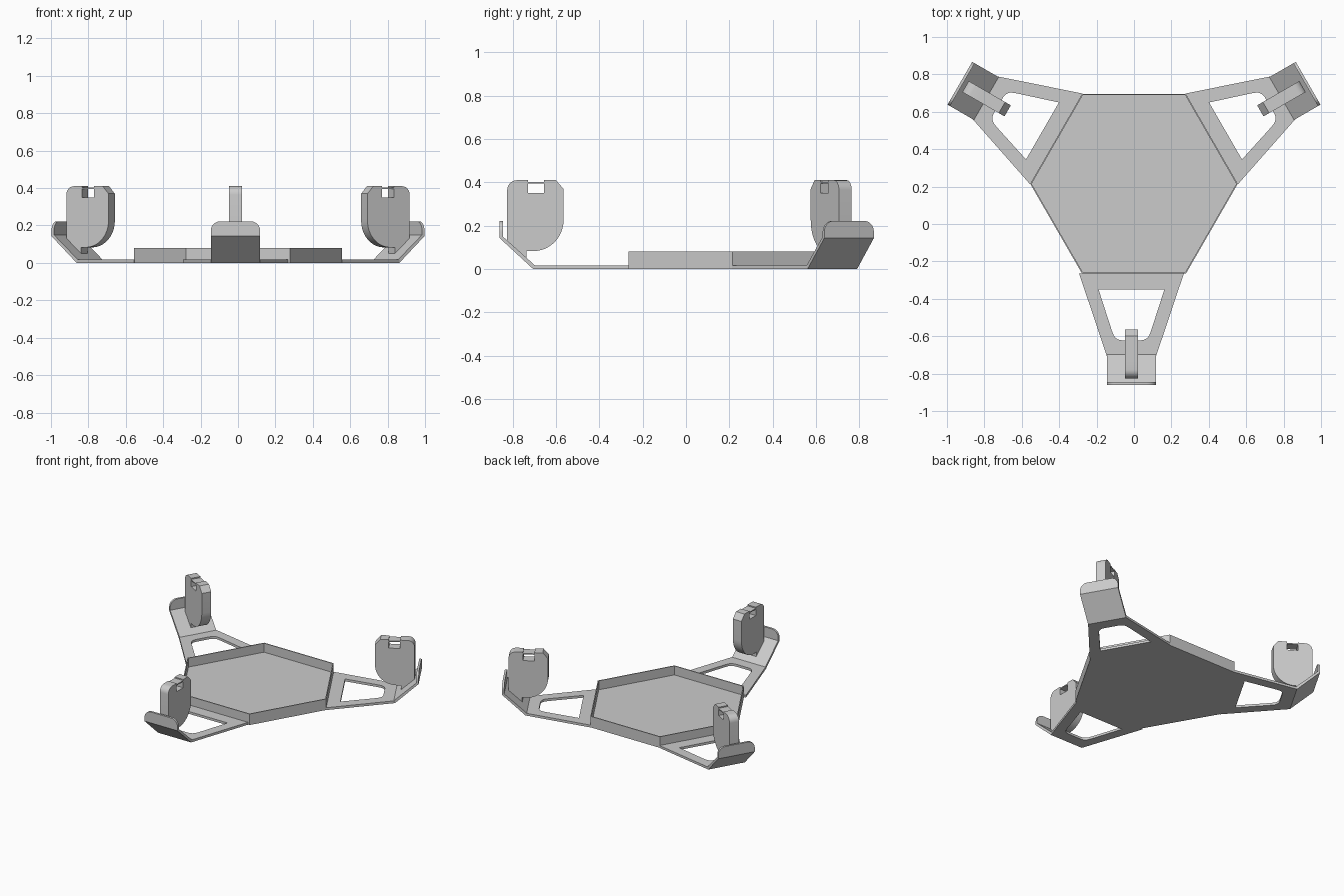
import bpy, bmesh, math
from mathutils import Matrix, Vector

if "Cube" in bpy.data.objects:
    bpy.data.objects.remove(bpy.data.objects["Cube"])

CENTRE = Matrix.Translation((0, 0.215, 0))
APOTHEM, SIDE = 0.48, 0.555

grey = bpy.data.materials.new("light grey")
grey.diffuse_color = (0.6, 0.6, 0.6, 1)
grey.use_nodes = True
grey.node_tree.nodes["Principled BSDF"].inputs["Base Color"].default_value = grey.diffuse_color


def finish(name, mesh, matrix):
    obj = bpy.data.objects.new(name, mesh)
    bpy.context.collection.objects.link(obj)
    mesh.transform(matrix)
    mesh.materials.clear()
    mesh.materials.append(grey)
    bpy.ops.object.select_all(action='DESELECT')
    obj.select_set(True)
    bpy.context.view_layer.objects.active = obj
    bpy.ops.object.shade_smooth_by_angle(angle=math.radians(30))
    return obj


def prism(name, loops, depth, matrix):
    """Extrude an outline (and optional holes), centred on its plane."""
    curve = bpy.data.curves.new(name, 'CURVE')
    curve.dimensions, curve.fill_mode, curve.extrude = '2D', 'BOTH', depth / 2
    for pts in loops:
        s = curve.splines.new('POLY')
        s.points.add(len(pts) - 1)
        for p, (u, v) in zip(s.points, pts):
            p.co = (u, v, 0, 1)
        s.use_cyclic_u = True
    tmp = bpy.data.objects.new(name + "_outline", curve)
    bpy.context.collection.objects.link(tmp)
    bpy.context.view_layer.update()
    dg = bpy.context.evaluated_depsgraph_get()
    mesh = bpy.data.meshes.new_from_object(tmp.evaluated_get(dg))
    bpy.data.objects.remove(tmp)
    bm = bmesh.new()
    bm.from_mesh(mesh)
    bmesh.ops.remove_doubles(bm, verts=bm.verts, dist=1e-5)
    bmesh.ops.recalc_face_normals(bm, faces=bm.faces)
    bm.to_mesh(mesh)
    bm.free()
    return finish(name, mesh, matrix)


def arc(cu, cv, ru, rv, a0, a1, n=8):
    return [(cu + ru * math.cos(math.radians(a0 + (a1 - a0) * i / n)),
             cv + rv * math.sin(math.radians(a0 + (a1 - a0) * i / n)))
            for i in range(n + 1)]


def frame(u, v, origin):
    u, v = Vector(u), Vector(v)
    m = Matrix((u, v, u.cross(v))).transposed().to_4x4()
    m.translation = origin
    return m


# Hexagonal tray with thin rim
bm = bmesh.new()


def ring(radius, z):
    return [bm.verts.new((radius * math.cos(i * math.pi / 3),
                          radius * math.sin(i * math.pi / 3), z)) for i in range(6)]


rings = [ring(SIDE, 0), ring(SIDE, 0.08), ring(SIDE - 0.008, 0.08), ring(SIDE - 0.008, 0.015)]
for a, b in zip(rings, rings[1:]):
    for i in range(6):
        bm.faces.new((a[i], a[(i + 1) % 6], b[(i + 1) % 6], b[i]))
bm.faces.new(rings[0][::-1])
bm.faces.new(rings[-1])
bmesh.ops.recalc_face_normals(bm, faces=bm.faces)
tray_mesh = bpy.data.meshes.new("tray")
bm.to_mesh(tray_mesh)
bm.free()
finish("tray", tray_mesh, CENTRE)

# Outlines shared by the three arms; r is the distance from the tray centre
plate = [(-0.28, APOTHEM), (0.28, APOTHEM), (0.132, 0.92), (-0.132, 0.92)]
half = [(0.176, 0.565), (0.105, 0.785)] + arc(0.05, 0.79, 0.05, 0.047, 15, 90, 6)
hole = half + [(-x, r) for x, r in reversed(half)]
ramp = [(0.92, 0), (1.075, 0.143), (1.06, 0.15), (0.912, 0.017)]
lip = [(-0.132, 0.143), (0.132, 0.143)] + arc(0.082, 0.172, 0.05, 0.05, 0, 90) \
    + arc(-0.082, 0.172, 0.05, 0.05, 90, 180)
clip = [(0.95, 0.03), (1.04, 0.125)] + arc(0.995, 0.365, 0.045, 0.045, 0, 90, 6) \
    + [(0.945, 0.41), (0.945, 0.402), (0.87, 0.402), (0.87, 0.41),
       (0.815, 0.41), (0.78, 0.37)] \
    + arc(0.92, 0.225, 0.14, 0.142, 180, 270, 12) + [(0.95, 0.083)]
slot = [(0.87, 0.35), (0.945, 0.35), (0.945, 0.395), (0.87, 0.395)]

for k, label in enumerate(("front", "right", "left")):
    shift = -0.0135 if k == 0 else 0
    base = CENTRE @ Matrix.Rotation(k * math.tau / 3, 4, 'Z')
    side = base @ frame((0, -1, 0), (0, 0, 1), (shift, 0, 0))
    # Flat arm with a rounded window
    prism(label + "_arm", [plate, hole], 0.017,
          base @ frame((1, 0, 0), (0, -1, 0), (shift, 0, 0.0085)))
    # Sloping foot and upright lip
    prism(label + "_ramp", [ramp], 0.264, side)
    prism(label + "_lip", [lip], 0.015,
          base @ frame((1, 0, 0), (0, 0, 1), (shift, -1.0675, 0)))
    # Upright clip with a slot
    prism(label + "_clip", [clip, slot], 0.068, side)
